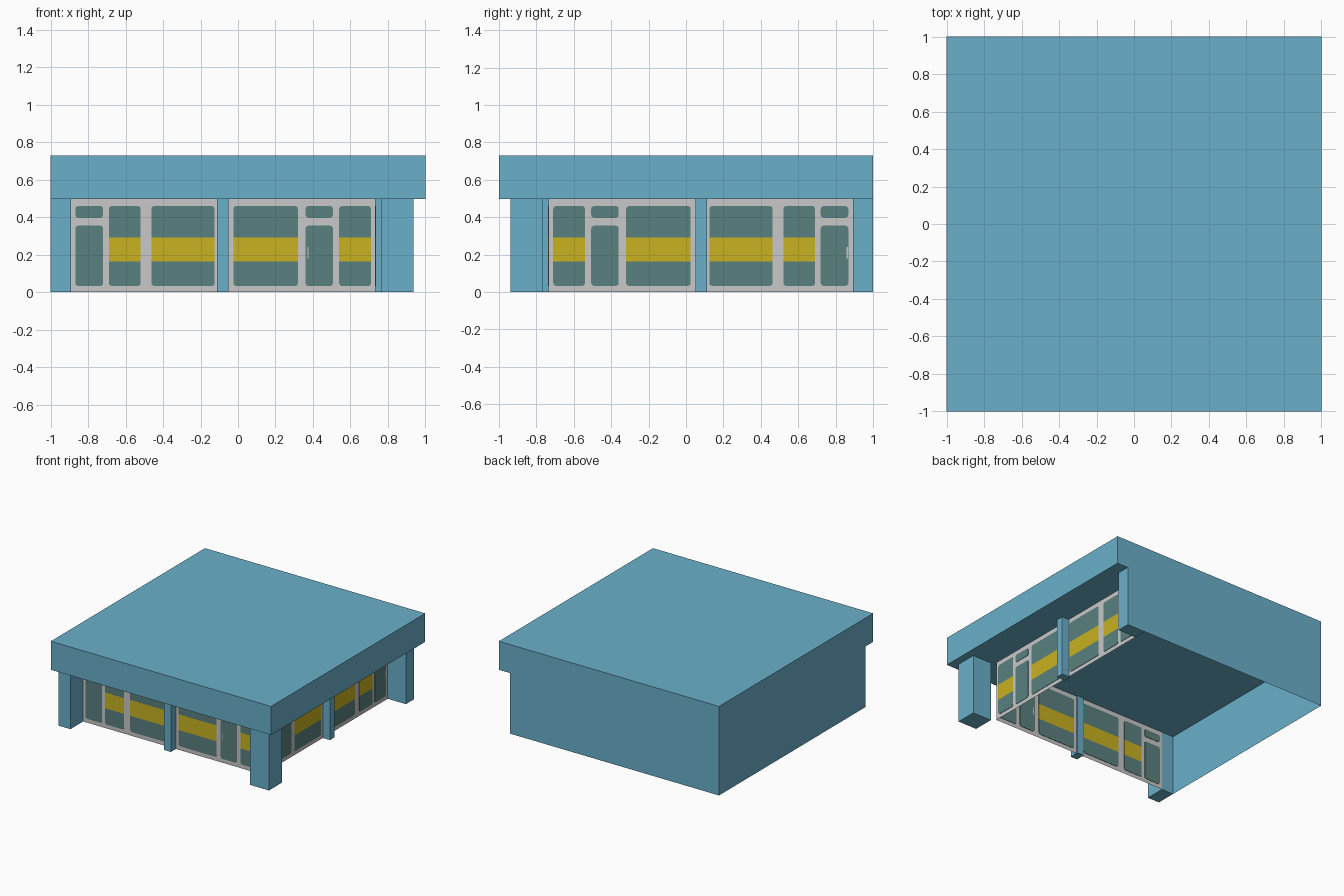
import bpy, bmesh, math
from mathutils import Matrix, Vector

if "Cube" in bpy.data.objects:
    bpy.data.objects.remove(bpy.data.objects["Cube"])

ROOF_Z, TOP_Z = 0.497, 0.731   # underside and top of the roof slab
WALL = 0.735                   # distance of the recessed glazing from centre
EDGE = 0.892                   # where glazing meets the solid walls


def material(name, rgb):
    m = bpy.data.materials.new(name)
    m.diffuse_color = (*rgb, 1)
    m.use_nodes = True
    m.node_tree.nodes["Principled BSDF"].inputs["Base Color"].default_value = m.diffuse_color
    return m


BLUE = material("blue_wall", (0.144, 0.434, 0.591))
GREY = material("light_grey_frame", (0.578, 0.578, 0.578))
TEAL = material("teal_glass", (0.100, 0.220, 0.214))
YELLOW = material("yellow_band", (0.578, 0.445, 0.015))

# The right side is the front side reflected across the corner diagonal
FRONT = Matrix.Identity(4)
RIGHT = Matrix(((0, -1, 0, 0), (-1, 0, 0, 0), (0, 0, 1, 0), (0, 0, 0, 1)))


def finish(name, bm, mats, mtx=FRONT):
    bm.transform(mtx)
    if mtx.determinant() < 0:
        bmesh.ops.reverse_faces(bm, faces=bm.faces[:])
    me = bpy.data.meshes.new(name)
    bm.to_mesh(me)
    bm.free()
    for m in mats:
        me.materials.append(m)
    ob = bpy.data.objects.new(name, me)
    bpy.context.collection.objects.link(ob)
    return ob


def box(name, x, y, z, mat, mtx=FRONT):
    bm = bmesh.new()
    bmesh.ops.create_cube(bm, size=1)
    for v in bm.verts:
        v.co = Vector(r[0] if c < 0 else r[1] for c, r in zip(v.co, (x, y, z)))
    return finish(name, bm, [mat], mtx)


def sheet(name, x0, x1, y, mat, mtx):
    """Upright single-sided sheet facing -y."""
    bm = bmesh.new()
    bm.faces.new([bm.verts.new(p) for p in
                  ((x0, y, 0), (x1, y, 0), (x1, y, ROOF_Z), (x0, y, ROOF_Z))])
    return finish(name, bm, [mat], mtx)


def pane(name, x0, x1, z0, z1, mtx, banded=False, r=0.016, t=0.003):
    """Rounded glass plate through the frame, optionally with a yellow band."""
    bm = bmesh.new()
    pts = []
    for cx, cz, a0 in ((x1 - r, z0 + r, -90), (x1 - r, z1 - r, 0),
                       (x0 + r, z1 - r, 90), (x0 + r, z0 + r, 180)):
        for k in range(4):
            a = math.radians(a0 + 30 * k)
            pts.append((cx + r * math.cos(a), -WALL - t, cz + r * math.sin(a)))
    face = bm.faces.new([bm.verts.new(p) for p in pts])
    ext = bmesh.ops.extrude_face_region(bm, geom=[face], use_keep_orig=True)
    for v in ext["geom"]:
        if isinstance(v, bmesh.types.BMVert):
            v.co.y += 2 * t
    bmesh.ops.recalc_face_normals(bm, faces=bm.faces[:])
    if banded:
        for z in (0.163, 0.293):
            bmesh.ops.bisect_plane(bm, geom=bm.verts[:] + bm.edges[:] + bm.faces[:],
                                   plane_co=(0, 0, z), plane_no=(0, 0, 1))
        for f in bm.faces:
            if 0.163 < f.calc_center_median().z < 0.293:
                f.material_index = 1
    return finish(name, bm, [TEAL, YELLOW], mtx)


# Roof slab and free-standing corner pillar
box("roof", (-1, 1), (-1, 1), (ROOF_Z, TOP_Z), BLUE)
box("corner_pillar", (0.765, 0.937), (-0.937, -0.765), (0, ROOF_Z), BLUE)

WINDOWS = ((-0.69, -0.52), (-0.463, -0.125), (-0.025, 0.32), (0.54, 0.71))
DOORS = ((-0.868, -0.72), (0.36, 0.507))

for side, mtx in (("front", FRONT), ("right", RIGHT)):
    # Solid wall end, centre column and frame sheet
    box(side + "_wall_end", (-1, -EDGE), (-0.9, -WALL), (0, ROOF_Z), BLUE, mtx)
    box(side + "_column", (-0.112, -0.05), (-0.8, -0.722), (0, ROOF_Z), BLUE, mtx)
    sheet(side + "_frame", -EDGE, WALL, -WALL, GREY, mtx)
    # Glazing
    for i, (a, b) in enumerate(WINDOWS):
        pane(f"{side}_window_{i}", a, b, 0.033, 0.46, mtx, banded=True)
    for i, (a, b) in enumerate(DOORS):
        pane(f"{side}_door_{i}", a, b, 0.033, 0.355, mtx)
        pane(f"{side}_transom_{i}", a, b, 0.397, 0.46, mtx)

# Small door handles
for name, x, mtx in (("front_handle", 0.37, FRONT), ("right_handle", -0.866, RIGHT)):
    box(name, (x, x + 0.007), (-WALL - 0.004, -WALL + 0.004), (0.18, 0.24), GREY, mtx)

# Thin plain walls at the back and left
for name, flip in (("back_wall", FRONT), ("left_wall", RIGHT)):
    bm = bmesh.new()
    bm.faces.new([bm.verts.new(p) for p in
                  ((WALL, 1, 0), (-1, 1, 0), (-1, 1, ROOF_Z), (WALL, 1, ROOF_Z))])
    finish(name, bm, [BLUE], flip)
